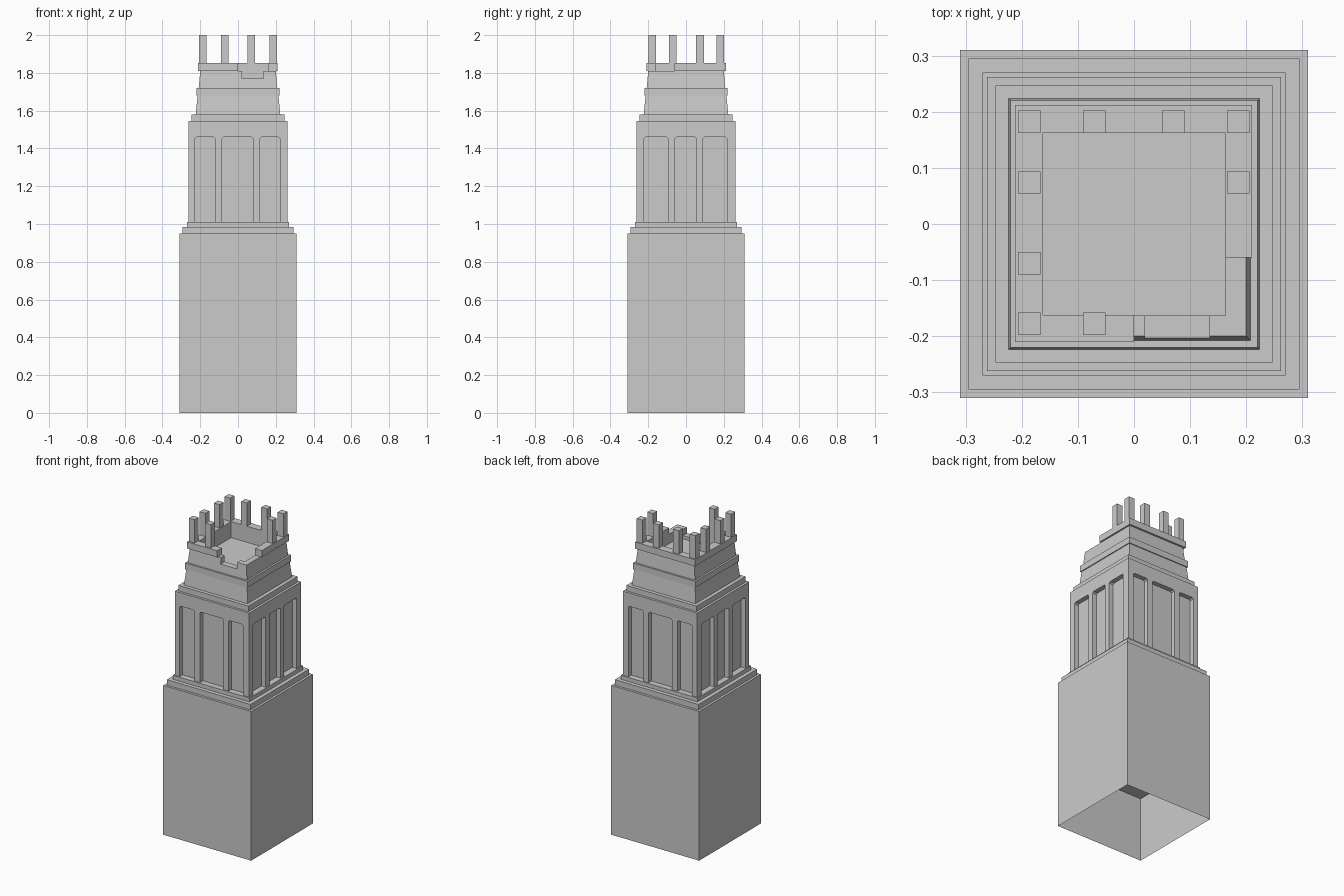
import bpy, bmesh

if "Cube" in bpy.data.objects:
    bpy.data.objects.remove(bpy.data.objects["Cube"])


def finish(name, bm):
    bmesh.ops.recalc_face_normals(bm, faces=bm.faces)
    me = bpy.data.meshes.new(name)
    bm.to_mesh(me)
    bm.free()
    ob = bpy.data.objects.new(name, me)
    bpy.context.collection.objects.link(ob)
    return ob


def square_loft(name, profile, cap_start=True, cap_end=True):
    """Stack of square rings given as (half width, height)."""
    bm = bmesh.new()
    rings = [[bm.verts.new((sx * h, sy * h, z))
              for sx, sy in ((-1, -1), (1, -1), (1, 1), (-1, 1))] for h, z in profile]
    for a, b in zip(rings, rings[1:]):
        for i in range(4):
            j = (i + 1) % 4
            bm.faces.new((a[i], a[j], b[j], b[i]))
    if cap_start:
        bm.faces.new(rings[0])
    if cap_end:
        bm.faces.new(rings[-1])
    return finish(name, bm)


def add_prism(bm, pts, d0, d1, place):
    """Extrude a 2D outline from d0 to d1; place maps (u, v, d) to xyz."""
    a = [bm.verts.new(place(u, v, d0)) for u, v in pts]
    b = [bm.verts.new(place(u, v, d1)) for u, v in pts]
    bm.faces.new(a)
    bm.faces.new(b)
    for i in range(len(pts)):
        j = (i + 1) % len(pts)
        bm.faces.new((a[i], a[j], b[j], b[i]))


def upright(u, v, d):
    return (u, v, d)


def rect(x0, x1, y0, y1):
    return [(x0, y0), (x1, y0), (x1, y1), (x0, y1)]


def cut(ob, cutter):
    mod = ob.modifiers.new("cut", 'BOOLEAN')
    mod.operation = 'DIFFERENCE'
    mod.solver = 'EXACT'
    mod.object = cutter
    cutter.hide_render = True
    bpy.context.view_layer.objects.active = ob
    bpy.ops.object.modifier_apply(modifier=mod.name)
    bpy.data.objects.remove(cutter)


# hollow base with two steps on top, open underneath
square_loft("base", [(0.31, 0.41), (0.31, 0), (0.31, 0.95), (0.295, 0.95), (0.295, 0.985),
                     (0.27, 0.985), (0.27, 1.01)][1:], cap_start=False)
bm = bmesh.new()
bm.faces.new([bm.verts.new((x, y, 0.41)) for x, y in rect(-0.31, 0.31, -0.31, 0.31)])
finish("base_ceiling", bm)

# shaft with three recessed panels on every side
shaft = square_loft("shaft", [(0.262, 1.01), (0.262, 1.545)])
front_spans = [(-0.227, -0.122), (-0.085, 0.08), (0.117, 0.222)]
side_spans = [(-0.222, -0.096), (-0.058, 0.055), (0.09, 0.216)]
sides = [(front_spans, lambda u, v, d: (u, -d, v)), (front_spans, lambda u, v, d: (u, d, v)),
         (side_spans, lambda u, v, d: (d, u, v)), (side_spans, lambda u, v, d: (-d, u, v))]
bm = bmesh.new()
c = 0.008
for spans, place in sides:
    for a, b in spans:
        outline = [(a, 0.98), (b, 0.98), (b, 1.46 - c), (b - c, 1.46), (a + c, 1.46), (a, 1.46 - c)]
        add_prism(bm, outline, 0.232, 0.3, place)
cut(shaft, finish("panel_cutter", bm))

# ledge, tapered lower stage and its band
square_loft("lower_crown", [(0.247, 1.545), (0.247, 1.58), (0.224, 1.58), (0.214, 1.68),
                            (0.22, 1.68), (0.22, 1.72)], cap_start=False)

# tapered upper stage with sunken floor and a notch in the front wall
upper = square_loft("upper_stage", [(0.208, 1.72), (0.2, 1.81), (0.163, 1.81), (0.163, 1.75)])
bm = bmesh.new()
add_prism(bm, rect(0.02, 0.135, -0.3, -0.1), 1.77, 1.9, upright)
cut(upper, finish("notch_cutter", bm))

# broken parapet band, missing at the front right corner
bm = bmesh.new()
add_prism(bm, [(0, -0.21), (0, -0.162), (-0.162, -0.162), (-0.162, 0.163), (0.162, 0.163),
               (0.162, -0.06), (0.21, -0.06), (0.21, 0.212), (-0.212, 0.212), (-0.212, -0.21)],
          1.81, 1.852, upright)
finish("parapet_band", bm)

# posts standing on the band
posts = [(x, 0.182) for x in (-0.187, -0.071, 0.07, 0.186)]
posts += [(-0.187, 0.074), (0.186, 0.074), (-0.187, -0.07), (-0.187, -0.178), (-0.071, -0.178)]
bm = bmesh.new()
for x, y in posts:
    add_prism(bm, rect(x - 0.02, x + 0.02, y - 0.02, y + 0.02), 1.852, 2.0, upright)
finish("parapet_posts", bm)
